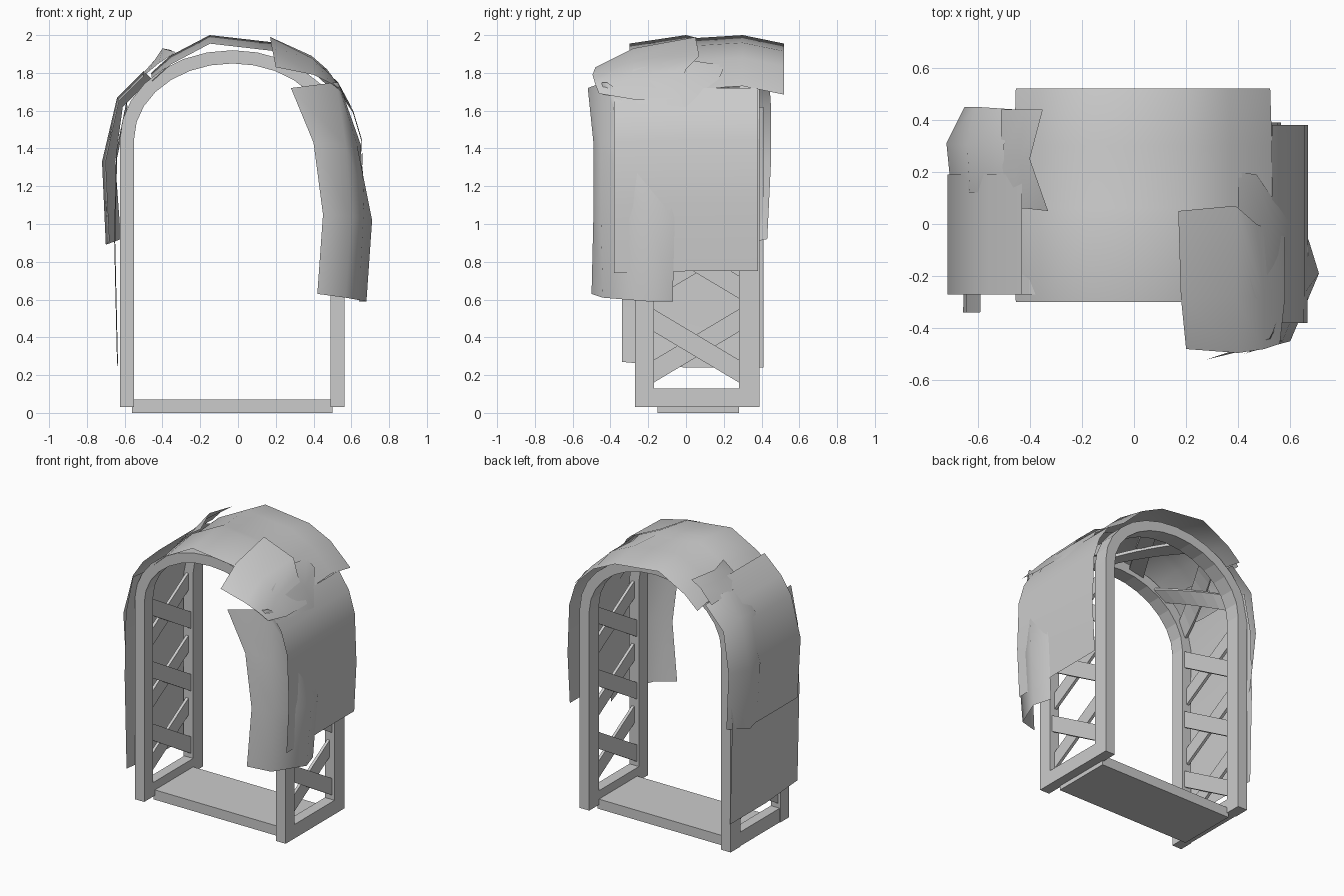
import bpy, bmesh, math
from mathutils import Vector

CX, SPRING, FOOT = -0.03, 1.45, 0.03
Y_FRONT, Y_BACK = (-0.27, -0.17), (0.28, 0.39)


def make(name, verts, faces, smooth=False):
    me = bpy.data.meshes.new(name)
    me.from_pydata([tuple(v) for v in verts], [], faces)
    bm = bmesh.new()
    bm.from_mesh(me)
    bmesh.ops.recalc_face_normals(bm, faces=bm.faces)
    bm.to_mesh(me)
    bm.free()
    if smooth:
        for p in me.polygons:
            p.use_smooth = True
    ob = bpy.data.objects.new(name, me)
    bpy.context.collection.objects.link(ob)
    return ob


def box(name, x0, x1, y0, y1, z0, z1):
    v = [(x, y, z) for x in (x0, x1) for y in (y0, y1) for z in (z0, z1)]
    return make(name, v, [(0, 1, 3, 2), (4, 6, 7, 5), (0, 4, 5, 1),
                          (2, 3, 7, 6), (0, 2, 6, 4), (1, 5, 7, 3)])


def arch_path(a, b, n):
    pts = [(CX - a, FOOT)]
    for i in range(n + 1):
        t = math.pi * (1 - i / n)
        pts.append((CX + a * math.cos(t), SPRING + b * math.sin(t)))
    return pts + [(CX + a, FOOT)]


def tube(name, rings):
    # closed solid from a row of four-point rings
    v = [p for r in rings for p in r]
    n = len(rings)
    f = [(4 * i + k, 4 * i + (k + 1) % 4, 4 * i + 4 + (k + 1) % 4, 4 * i + 4 + k)
         for i in range(n - 1) for k in range(4)]
    f += [(0, 1, 2, 3), tuple(4 * (n - 1) + k for k in (3, 2, 1, 0))]
    return make(name, v, f)


def sheet(name, rows):
    n = len(rows[0])
    f = [(i * n + j, i * n + j + 1, (i + 1) * n + j + 1, (i + 1) * n + j)
         for i in range(len(rows) - 1) for j in range(n - 1)]
    return make(name, [p for r in rows for p in r], f, True)


def drape(name, profile, ys, drops):
    # sheet following an (x, z) profile, pulled inward along each y line
    return sheet(name, [[(x * (1 - d * 0.3), y, z - d) for y, d in zip(ys, drops)]
                        for x, z in profile])


# arch frames
for name, (y0, y1) in (("front_arch", Y_FRONT), ("back_arch", Y_BACK)):
    outer, inner = arch_path(0.595, 0.47, 14), arch_path(0.52, 0.40, 14)
    tube(name, [[(o[0], y0, o[1]), (o[0], y1, o[1]), (i[0], y1, i[1]), (i[0], y0, i[1])]
                for o, i in zip(outer, inner)])

# bottom rails and floor board
box("left_bottom_rail", -0.62, -0.55, -0.17, 0.28, 0.03, 0.13)
box("right_bottom_rail", 0.49, 0.565, -0.17, 0.28, 0.03, 0.13)
box("floor_board", -0.56, 0.50, -0.15, 0.28, 0.0, 0.07)

# crossed lattice slats along the arch
path = [Vector((x, 0, z)) for x, z in arch_path(0.557, 0.435, 40)]
lens = [0.0]
for p, q in zip(path, path[1:]):
    lens.append(lens[-1] + (q - p).length)
total = lens[-1]


def on_path(s, y, off):
    k = 0
    while k < len(path) - 2 and lens[k + 1] < s:
        k += 1
    d = (path[k + 1] - path[k]).normalized()
    p = path[k] + d * (s - lens[k])
    return p + Vector((-d.z, 0, d.x)) * off + Vector((0, y, 0))


centers = [0.325, 0.77, 1.215]
gap = (total - 2 * 1.215) / 4
centers += [1.215 + gap * i for i in (1, 2, 3)] + [total - c for c in centers]
for c in centers:
    for sign, o0, o1 in ((1, 0.0, 0.02), (-1, -0.02, 0.0)):
        rings = []
        for i in range(7):
            t = i / 6
            y = -0.18 + 0.47 * t
            s = c + sign * (t - 0.5) * 0.28
            rings.append([on_path(s - 0.06, y, o0), on_path(s + 0.06, y, o0),
                          on_path(s + 0.06, y, o1), on_path(s - 0.06, y, o1)])
        tube("lattice_slat", rings)

# top foliage sheet
drape("top_foliage",
      [(-0.46, 1.80), (-0.36, 1.89), (-0.15, 2.0), (0.2, 1.96), (0.37, 1.88), (0.53, 1.73)],
      [-0.30, 0.0, 0.06, 0.30, 0.52], [0.045, 0.0, 0.015, 0.0, 0.045])

# right front shoulder sheet
sheet("shoulder_foliage", [
    [(0.17, 0.05, 1.99), (0.18, -0.28, 1.93), (0.20, -0.48, 1.83)],
    [(0.39, 0.07, 1.89), (0.39, -0.28, 1.88), (0.40, -0.495, 1.79)],
    [(0.47, 0.0, 1.82), (0.50, -0.28, 1.78), (0.50, -0.48, 1.74)],
    [(0.58, -0.05, 1.66), (0.58, -0.28, 1.66), (0.56, -0.46, 1.69)]])

# right front hanging sheet, folded round the post
sheet("hanging_foliage", [
    [(0.28, -0.52, 1.72), (0.52, -0.44, 1.75), (0.53, -0.42, 1.75), (0.54, -0.39, 1.73)],
    [(0.40, -0.49, 1.43), (0.57, -0.45, 1.42), (0.63, -0.30, 1.42), (0.65, -0.18, 1.42)],
    [(0.45, -0.49, 1.05), (0.60, -0.45, 1.04), (0.71, -0.19, 1.02), (0.67, -0.06, 1.03)],
    [(0.42, -0.50, 0.63), (0.57, -0.44, 0.61), (0.68, -0.20, 0.59), (0.64, -0.07, 0.59)]])

# right side sheet
drape("right_side_foliage",
      [(0.53, 1.72), (0.61, 1.60), (0.655, 1.45), (0.668, 1.1), (0.65, 0.75)],
      [-0.38, 0.0, 0.38], [0.01, 0.0, 0.0])

# left side sheets, lower and upper
drape("left_lower_foliage",
      [(-0.635, 0.24), (-0.65, 0.9), (-0.64, 1.35), (-0.585, 1.62)],
      [-0.34, 0.0, 0.41], [-0.03, 0.0, 0.0])
drape("left_upper_foliage",
      [(-0.69, 0.90), (-0.715, 1.33), (-0.64, 1.62), (-0.56, 1.74), (-0.43, 1.86)],
      [-0.27, 0.0, 0.19], [0.0, 0.0, 0.0])
sheet("left_back_foliage", [
    [(-0.68, 0.13, 0.91), (-0.70, 0.28, 0.89), (-0.62, 0.43, 0.92)],
    [(-0.70, 0.11, 1.33), (-0.72, 0.31, 1.33), (-0.65, 0.45, 1.33)],
    [(-0.63, 0.12, 1.65), (-0.64, 0.30, 1.67), (-0.61, 0.45, 1.62)],
    [(-0.50, 0.12, 1.78), (-0.50, 0.30, 1.81), (-0.46, 0.44, 1.77)]])

# small leaves on the shoulders
sheet("left_top_leaf", [
    [(-0.48, 0.06, 1.80), (-0.51, 0.25, 1.79), (-0.51, 0.44, 1.78)],
    [(-0.42, 0.06, 1.85), (-0.44, 0.25, 1.87), (-0.42, 0.44, 1.88)],
    [(-0.33, 0.05, 1.91), (-0.40, 0.25, 1.93), (-0.35, 0.44, 1.92)]])
sheet("right_top_leaf", [
    [(0.40, 0.20, 1.84), (0.40, 0.0, 1.87), (0.46, -0.28, 1.82)],
    [(0.47, 0.19, 1.80), (0.53, 0.0, 1.75), (0.50, -0.30, 1.77)],
    [(0.50, 0.15, 1.72), (0.60, 0.0, 1.62), (0.58, -0.26, 1.64)]])
